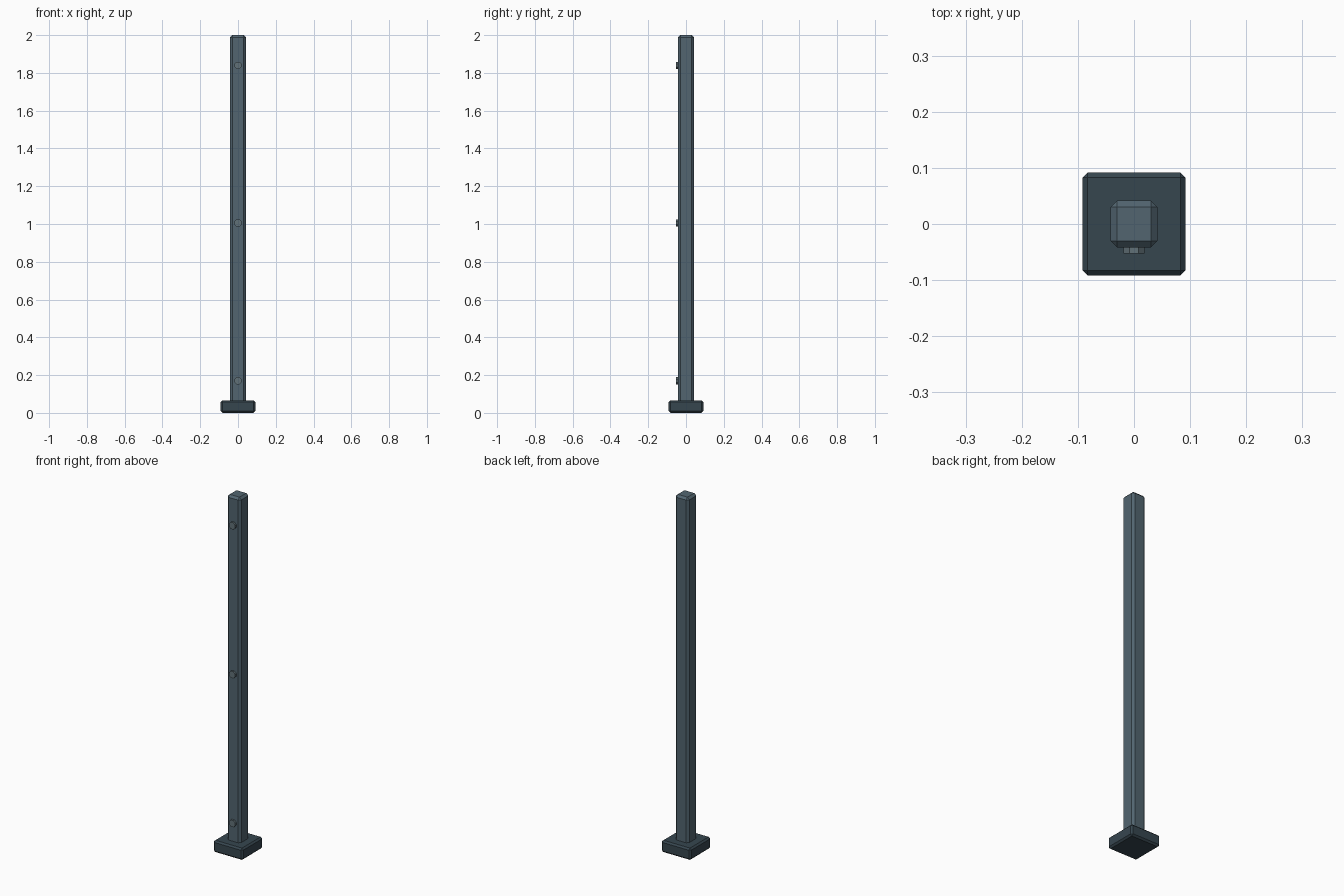
import bpy, bmesh
from math import pi
from mathutils import Matrix

if "Cube" in bpy.data.objects:
    bpy.data.objects.remove(bpy.data.objects["Cube"])


def material(name, rgb):
    m = bpy.data.materials.new(name)
    m.diffuse_color = (*rgb, 1)
    m.use_nodes = True
    m.node_tree.nodes["Principled BSDF"].inputs["Base Color"].default_value = m.diffuse_color
    return m


def finish(name, bm, mat):
    me = bpy.data.meshes.new(name)
    bm.to_mesh(me)
    bm.free()
    me.materials.append(mat)
    ob = bpy.data.objects.new(name, me)
    bpy.context.collection.objects.link(ob)
    return ob


def chamfered_box(name, half, z0, z1, chamfer, mat):
    bm = bmesh.new()
    m = Matrix.Translation((0, 0, (z0 + z1) / 2)) @ Matrix.Diagonal((2 * half, 2 * half, z1 - z0, 1))
    bmesh.ops.create_cube(bm, size=1, matrix=m)
    bmesh.ops.bevel(bm, geom=bm.edges[:], offset=chamfer, segments=1, affect='EDGES')
    return finish(name, bm, mat)


def bolt(name, z, mat):
    # eight-sided stud whose axis points to the front
    bm = bmesh.new()
    m = Matrix.Translation((0, -0.044, z)) @ Matrix.Rotation(pi / 2, 4, 'X') @ Matrix.Rotation(pi / 8, 4, 'Z')
    bmesh.ops.create_cone(bm, cap_ends=True, segments=8, radius1=0.0205, radius2=0.0205,
                          depth=0.018, matrix=m)
    return finish(name, bm, mat)


post_mat = material("post_steel", (0.084, 0.13, 0.162))
base_mat = material("base_steel", (0.037, 0.061, 0.078))
bolt_mat = material("bolt_steel", (0.12, 0.165, 0.185))

# foot plate and upright
chamfered_box("base_plate", 0.0915, 0.0, 0.066, 0.009, base_mat)
chamfered_box("post", 0.042, 0.05, 2.0, 0.012, post_mat)

# studs on the front face
for label, z in (("lower", 0.17), ("middle", 1.005), ("upper", 1.84)):
    bolt(label + "_bolt", z, bolt_mat)
